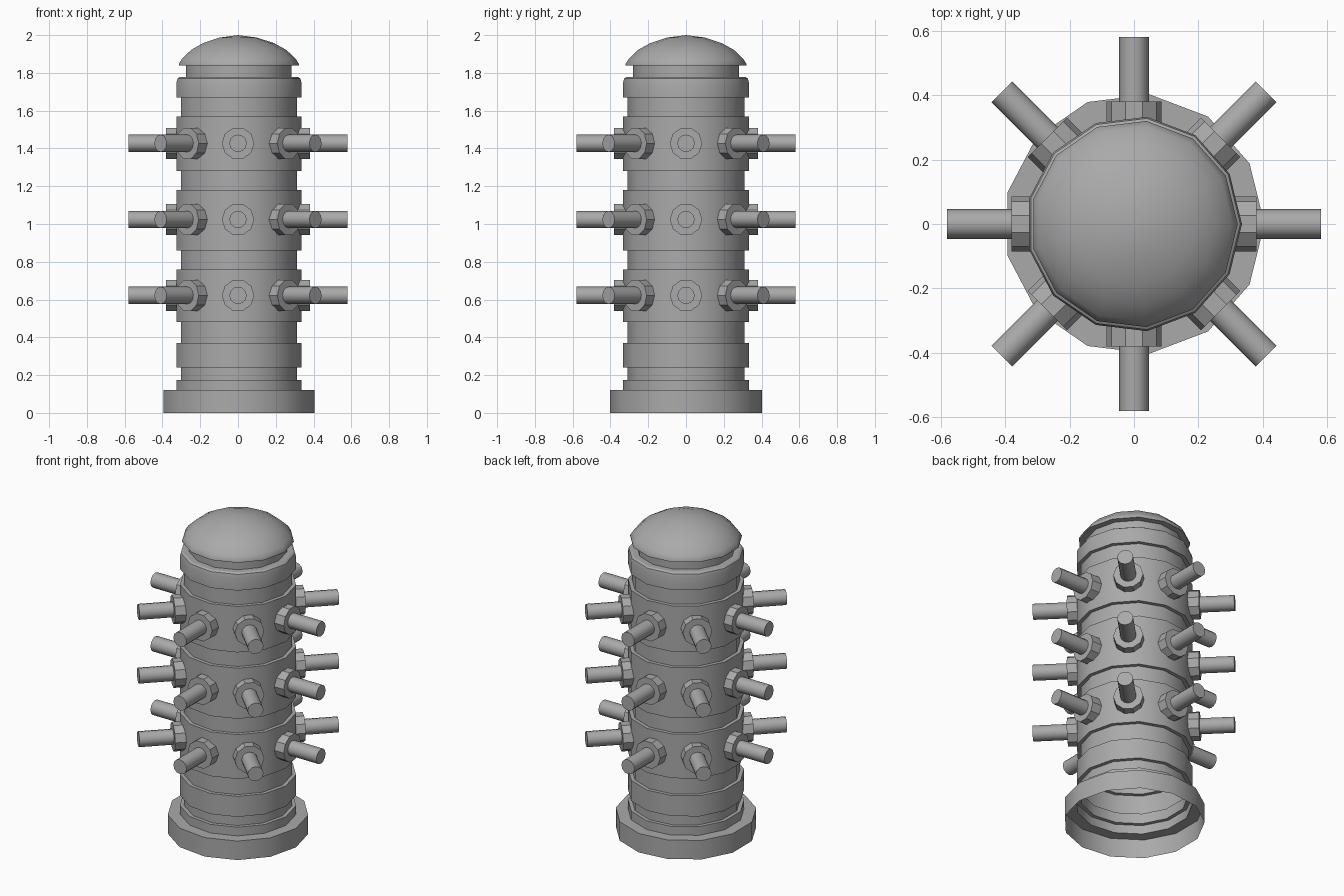
import bpy, bmesh, math
from mathutils import Matrix, Vector

if "Cube" in bpy.data.objects:
    bpy.data.objects.remove(bpy.data.objects["Cube"], do_unlink=True)

grey = bpy.data.materials.new("plain_grey")
grey.use_nodes = True
colour = (0.4, 0.4, 0.4, 1)
grey.diffuse_color = colour
grey.node_tree.nodes["Principled BSDF"].inputs["Base Color"].default_value = colour


def finish(name, bm):
    bmesh.ops.remove_doubles(bm, verts=bm.verts, dist=0.0001)
    bmesh.ops.recalc_face_normals(bm, faces=bm.faces)
    mesh = bpy.data.meshes.new(name)
    bm.to_mesh(mesh)
    bm.free()
    mesh.materials.append(grey)
    obj = bpy.data.objects.new(name, mesh)
    bpy.context.collection.objects.link(obj)
    bpy.ops.object.select_all(action='DESELECT')
    obj.select_set(True)
    bpy.context.view_layer.objects.active = obj
    bpy.ops.object.shade_smooth_by_angle(angle=math.radians(32))
    return obj


def lathe(name, profile, sides, place=Matrix()):
    """Spin (radius, height) points around z, then move into place."""
    bm = bmesh.new()
    verts = [bm.verts.new((r, 0, z)) for r, z in profile]
    edges = [bm.edges.new(pair) for pair in zip(verts, verts[1:])]
    bmesh.ops.spin(bm, geom=verts + edges, cent=(0, 0, 0), axis=(0, 0, 1),
                   angle=math.tau, steps=sides, use_merge=True)
    bm.transform(place)
    return finish(name, bm)


SIDES = 13
BASE, BAND, BODY, NECK = 0.405, 0.335, 0.312, 0.283

# Hollow column: foot, then alternating raised bands and recesses
steps = [(BASE, 0.12), (BAND, 0.175), (BODY, 0.24), (BAND, 0.37), (BODY, 0.48),
         (BAND, 0.76), (BODY, 0.86), (BAND, 1.18), (BODY, 1.28), (BAND, 1.57),
         (BODY, 1.67)]
profile, bottom = [], 0
for radius, top in steps:
    profile += [(radius, bottom), (radius, top)]
    bottom = top
# Rounded top band and neck
profile += [(BAND, bottom), (BAND, 1.75), (0.33, 1.77), (0.318, 1.778),
            (NECK, 1.778), (NECK, 1.84)]
lathe("column", profile, SIDES)

# Domed cap
lathe("domed_cap", [(NECK, 1.84), (0.322, 1.84), (0.322, 1.848), (0.305, 1.875),
                    (0.255, 1.922), (0.19, 1.958), (0.1, 1.987), (0, 2.0)], SIDES)

# Three rings of eight pegs, each with a collar
for level, height in enumerate((0.622, 1.024, 1.427), 1):
    for i in range(8):
        direction = Vector((math.cos(i * math.tau / 8), math.sin(i * math.tau / 8), 0))
        place = (Matrix.Translation((0, 0, height))
                 @ direction.to_track_quat('Z', 'Y').to_matrix().to_4x4())
        lathe(f"peg_collar_{level}_{i + 1}", [(0.086, 0.3), (0.086, 0.38), (0, 0.38)],
              10, place)
        lathe(f"peg_{level}_{i + 1}", [(0.046, 0.36), (0.046, 0.58), (0, 0.58)],
              12, place)
